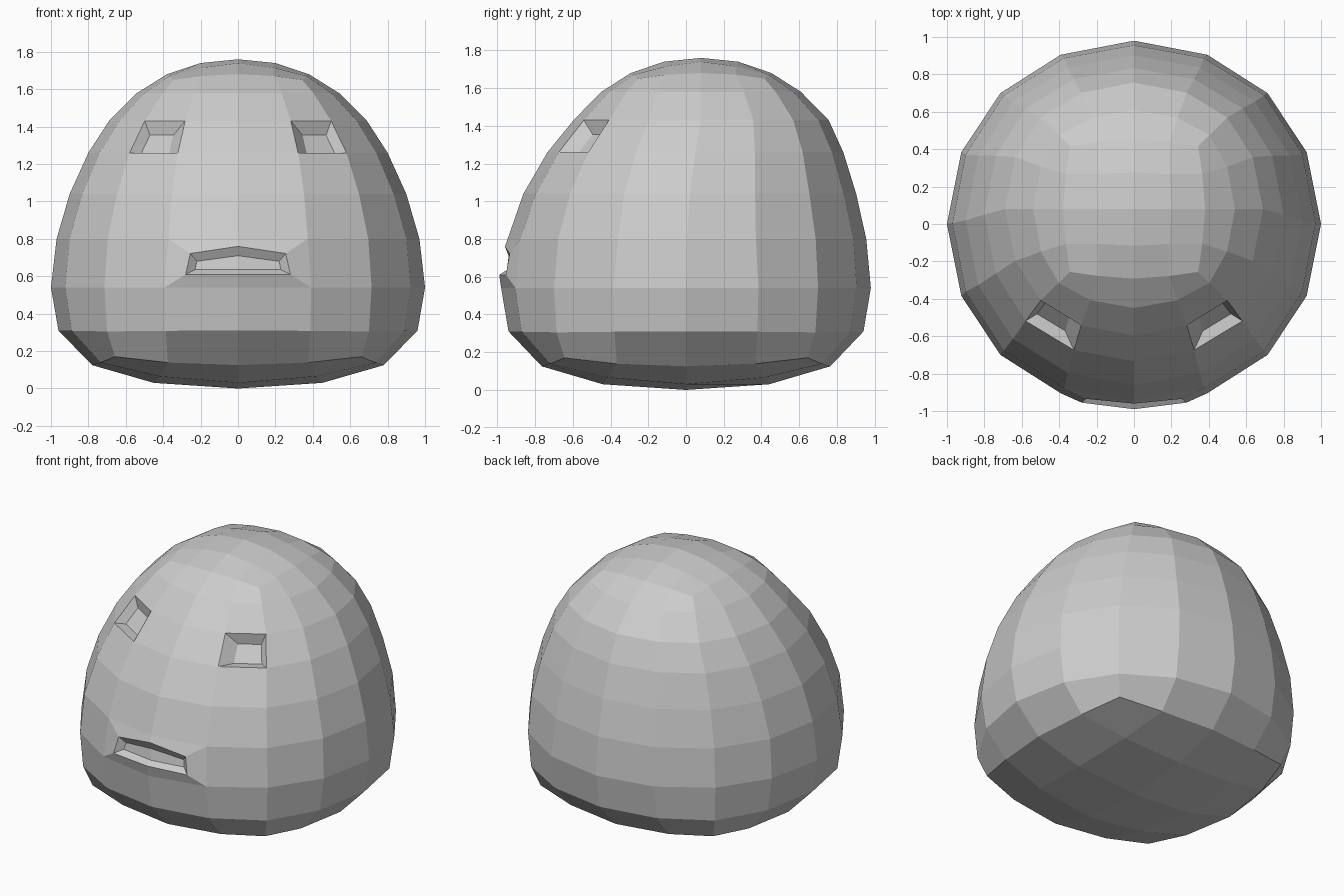
import bpy, bmesh, math
from mathutils import Vector

if "Cube" in bpy.data.objects:
    bpy.data.objects.remove(bpy.data.objects["Cube"])

skin = bpy.data.materials.new("plain grey")
skin.diffuse_color = (0.6, 0.6, 0.6, 1)
skin.use_nodes = True
skin.node_tree.nodes["Principled BSDF"].inputs["Base Color"].default_value = skin.diffuse_color

# Each ring: side radius, side height, corner radius, corner height, y shift, quarter angle
RINGS = [
    (0.78, 0.125, 0.93, 0.17, 0.0, 27),
    (0.96, 0.31, 0.99, 0.305, 0.0, 23.5),
    (1.0, 0.54, 1.01, 0.54, 0.0, 23),
    (0.97, 0.80, 0.985, 0.80, 0.005, 22.5),
    (0.90, 1.04, 0.915, 1.04, 0.02, 23),
    (0.80, 1.26, 0.82, 1.26, 0.05, 23.5),
    (0.69, 1.43, 0.705, 1.43, 0.08, 24),
    (0.54, 1.58, 0.57, 1.58, 0.08, 25),
    (0.38, 1.68, 0.485, 1.65, 0.08, 27.5),
]
DEPTH = 0.98  # the body is slightly shallower than wide

bm = bmesh.new()


def ring_point(ring, c):
    r_mid, z_mid, r_cor, z_cor, shift, quarter = ring
    kind = c % 4
    t = (0, 0.3, 1, 0.3)[kind]
    ang = math.radians(90 * (c // 4) + (0, quarter, 45, 90 - quarter)[kind] - 90)
    r = r_mid + (r_cor - r_mid) * t
    z = z_mid + (z_cor - z_mid) * t
    return (r * math.cos(ang), r * math.sin(ang) * DEPTH + shift, z)


rings = [[bm.verts.new(ring_point(ring, c)) for c in range(16)] for ring in RINGS]

# Side bands; column 0 is the front middle
sides = {}
for k in range(8):
    for c in range(16):
        d = (c + 1) % 16
        sides[k, c] = bm.faces.new((rings[k][c], rings[k][d], rings[k + 1][d], rings[k + 1][c]))


def cap(ring, step, z_step, diag, z_diag, z_centre, shift, flip):
    """Close a ring with a four by four patch."""
    grid = {}
    rim = [(0, -2), (1, -2), (2, -2), (2, -1), (2, 0), (2, 1), (2, 2), (1, 2), (0, 2),
           (-1, 2), (-2, 2), (-2, 1), (-2, 0), (-2, -1), (-2, -2), (-1, -2)]
    for key, v in zip(rim, ring):
        grid[key] = v
    for i in (-1, 0, 1):
        for j in (-1, 0, 1):
            n = abs(i) + abs(j)
            s, z = ((0, z_centre), (step, z_step), (diag, z_diag))[n]
            grid[i, j] = bm.verts.new((i * s, j * s * DEPTH + shift, z))
    for i in range(-2, 2):
        for j in range(-2, 2):
            quad = [grid[i, j], grid[i + 1, j], grid[i + 1, j + 1], grid[i, j + 1]]
            bm.faces.new(quad[::-1] if flip else quad)


cap(rings[0], 0.45, 0.03, 0.42, 0.065, 0.0, 0.0, True)
cap(rings[8], 0.20, 1.74, 0.19, 1.715, 1.76, 0.08, False)


def bridge(outer, inner):
    for i in range(len(outer)):
        j = (i + 1) % len(outer)
        bm.faces.new((outer[i], outer[j], inner[j], inner[i]))


# Eye sockets: sink one panel on each side of the face
for c, side in ((1, 1), (14, -1)):
    face = sides[5, c]
    outer = list(face.verts)
    mid = face.calc_center_median()
    shift = Vector((0.005 * side, 0.045, -0.04))
    inner = [bm.verts.new(mid + (v.co - mid) * 0.58 + shift) for v in outer]
    bm.faces.remove(face)
    bridge(outer, inner)
    bm.faces.new(inner)

# Mouth: a lip outline set in two front panels, then a sunken floor
outer = [rings[2][15], rings[2][0], rings[2][1], rings[3][1], rings[3][0], rings[3][15]]
for c in (15, 0):
    bm.faces.remove(sides[2, c])
lip = [bm.verts.new(p) for p in (
    (-0.28, -0.955, 0.61), (0, -0.99, 0.61), (0.28, -0.955, 0.61),
    (0.255, -0.935, 0.722), (0, -0.96, 0.76), (-0.255, -0.935, 0.722))]
floor = [bm.verts.new(p) for p in (
    (-0.23, -0.915, 0.635), (0, -0.95, 0.635), (0.23, -0.915, 0.635),
    (0.22, -0.905, 0.68), (0, -0.94, 0.71), (-0.22, -0.905, 0.68))]
bridge(outer, lip)
bridge(lip, floor)
bm.faces.new((floor[0], floor[1], floor[4], floor[5]))
bm.faces.new((floor[1], floor[2], floor[3], floor[4]))

bmesh.ops.recalc_face_normals(bm, faces=bm.faces)
mesh = bpy.data.meshes.new("body")
bm.to_mesh(mesh)
bm.free()
mesh.materials.append(skin)
body = bpy.data.objects.new("body", mesh)
bpy.context.collection.objects.link(body)
